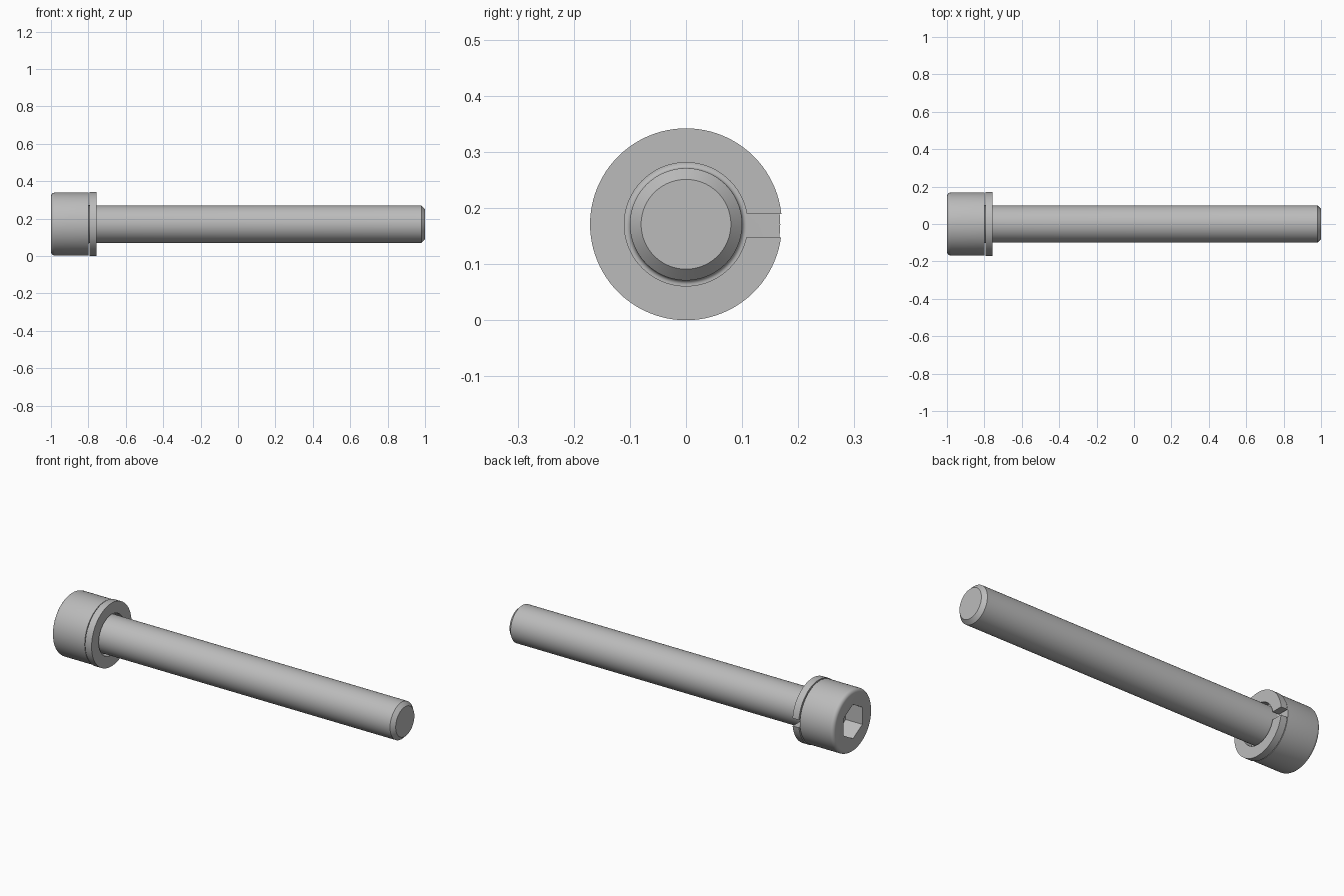
import bpy
import bmesh
from math import radians, sin, cos, pi
from mathutils import Matrix, Vector

if "Cube" in bpy.data.objects:
    bpy.data.objects.remove(bpy.data.objects["Cube"], do_unlink=True)

SEGMENTS = 96
AXIS_Z = 0.171

steel = bpy.data.materials.new("grey steel")
steel.use_nodes = True
GREY = (0.5, 0.5, 0.5, 1)
steel.diffuse_color = GREY
steel.node_tree.nodes["Principled BSDF"].inputs["Base Color"].default_value = GREY


def make_object(name, bm):
    bmesh.ops.remove_doubles(bm, verts=bm.verts, dist=1e-5)
    bmesh.ops.recalc_face_normals(bm, faces=bm.faces)
    mesh = bpy.data.meshes.new(name)
    bm.to_mesh(mesh)
    bm.free()
    mesh.materials.append(steel)
    obj = bpy.data.objects.new(name, mesh)
    obj.location.z = AXIS_Z
    bpy.context.collection.objects.link(obj)
    return obj


def lathe(name, profile, closed=False):
    """Turn an (x, radius) profile around the x axis; open ends are capped."""
    bm = bmesh.new()
    verts = [bm.verts.new((x, 0, r)) for x, r in profile]
    pairs = list(zip(verts, verts[1:]))
    if closed:
        pairs.append((verts[-1], verts[0]))
    edges = [bm.edges.new(p) for p in pairs]
    bmesh.ops.spin(bm, geom=verts + edges, cent=(0, 0, 0), axis=(1, 0, 0),
                   angle=2 * pi, steps=SEGMENTS, use_merge=True)
    if not closed:
        bmesh.ops.remove_doubles(bm, verts=bm.verts, dist=1e-5)
        bmesh.ops.holes_fill(bm, edges=[e for e in bm.edges if e.is_boundary], sides=0)
    return make_object(name, bm)


def activate(obj):
    bpy.ops.object.select_all(action="DESELECT")
    obj.select_set(True)
    bpy.context.view_layer.objects.active = obj


def cut(obj, cutter):
    mod = obj.modifiers.new("cut", "BOOLEAN")
    mod.operation = "DIFFERENCE"
    mod.solver = "EXACT"
    mod.object = cutter
    activate(obj)
    bpy.ops.object.modifier_apply(modifier=mod.name)
    bpy.data.objects.remove(cutter, do_unlink=True)


def arc(cx, cr, radius, start, end, steps=6):
    angles = [radians(start + (end - start) * i / steps) for i in range(steps + 1)]
    return [(cx + radius * cos(a), cr + radius * sin(a)) for a in angles]


# Screw: rounded head, filleted neck, chamfered shank, all one turned body
profile = arc(-0.98, 0.148, 0.02, 180, 90)
profile += [(-0.8, 0.168)]
profile += arc(-0.792, 0.108, 0.008, 180, 270)
profile += [(0.98, 0.1), (1.0, 0.08)]
screw = lathe("socket_screw", profile)

# Hexagonal key socket with corners pointing up and down
bm = bmesh.new()
bmesh.ops.create_cone(bm, cap_ends=True, segments=6, radius1=0.0924,
                      radius2=0.0924, depth=0.2,
                      matrix=Matrix.Translation((-1, 0, 0)) @ Matrix.Rotation(pi / 2, 4, "Y"))
top = max(v.co.z for v in bm.verts)
if top < 0.09:
    bmesh.ops.rotate(bm, verts=bm.verts, matrix=Matrix.Rotation(pi / 6, 3, "X"))
cut(screw, make_object("socket_cutter", bm))

# Split spring washer with a slot at the back
washer = lathe("split_washer", [(-0.795, 0.11), (-0.795, 0.171),
                                (-0.757, 0.171), (-0.757, 0.11)], closed=True)
bm = bmesh.new()
bmesh.ops.create_cube(bm, size=1)
bmesh.ops.scale(bm, verts=bm.verts, vec=(0.2, 0.14, 0.042))
bmesh.ops.translate(bm, verts=bm.verts, vec=Vector((-0.776, 0.14, -0.003)))
cut(washer, make_object("slot_cutter", bm))

for part in (screw, washer):
    activate(part)
    bpy.ops.object.shade_smooth_by_angle(angle=radians(30))
